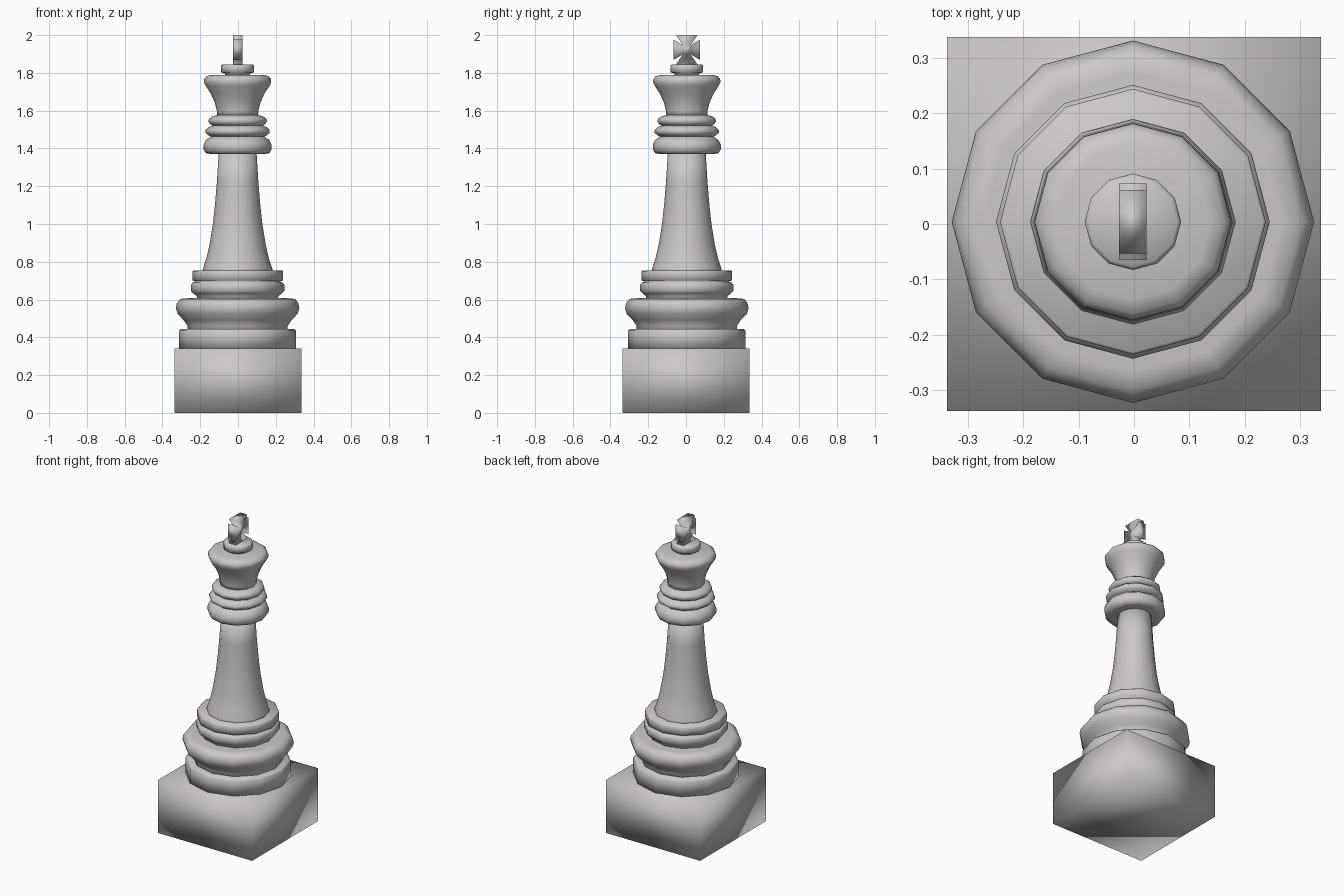
import bpy, bmesh
from math import tau
from mathutils import Matrix, Vector

cube = bpy.data.objects.get("Cube")
if cube:
    bpy.data.objects.remove(cube, do_unlink=True)

stone = bpy.data.materials.new("warm_grey")
stone.use_nodes = True
colour = (0.60, 0.58, 0.57, 1)
stone.diffuse_color = colour
stone.node_tree.nodes["Principled BSDF"].inputs["Base Color"].default_value = colour

AXIS = Vector((-0.002, 0.004, 0))  # the turned parts sit slightly off centre


def finish(name, bm):
    bmesh.ops.recalc_face_normals(bm, faces=bm.faces)
    for face in bm.faces:
        face.smooth = True
    mesh = bpy.data.meshes.new(name)
    bm.to_mesh(mesh)
    bm.free()
    mesh.materials.append(stone)
    obj = bpy.data.objects.new(name, mesh)
    bpy.context.collection.objects.link(obj)
    return obj


def turned(name, profile, sides=12):
    """Spin a (radius, height) profile into a faceted closed solid."""
    bm = bmesh.new()
    pts = [(0, profile[0][1])] + profile + [(0, profile[-1][1])]
    verts = [bm.verts.new((r, 0, z)) for r, z in pts]
    edges = [bm.edges.new(pair) for pair in zip(verts, verts[1:])]
    bmesh.ops.spin(bm, geom=verts + edges, cent=(0, 0, 0), axis=(0, 0, 1),
                   angle=tau, steps=sides, use_merge=False)
    bmesh.ops.remove_doubles(bm, verts=bm.verts, dist=0.0005)
    obj = finish(name, bm)
    obj.location = AXIS


# Square plinth
bm = bmesh.new()
bmesh.ops.create_cube(bm, size=1, matrix=Matrix.Translation((0, 0, 0.17))
                      @ Matrix.Diagonal((0.674, 0.674, 0.34, 1)))
finish("plinth", bm)

# Turned parts, from the bottom up
turned("foot_ring", [(0.31, 0.335), (0.31, 0.435), (0.30, 0.445)])
turned("base_bulge", [(0.265, 0.43), (0.265, 0.46), (0.285, 0.49), (0.318, 0.525),
                      (0.327, 0.555), (0.322, 0.58), (0.305, 0.603), (0.27, 0.607)])
turned("base_collar", [(0.215, 0.595), (0.215, 0.617), (0.235, 0.633), (0.247, 0.645),
                       (0.247, 0.678), (0.238, 0.69), (0.222, 0.695), (0.24, 0.702),
                       (0.24, 0.75), (0.235, 0.755)])
turned("stem", [(0.188, 0.74), (0.183, 0.765), (0.165, 0.82), (0.149, 0.89),
                (0.131, 1.0), (0.12, 1.1), (0.11, 1.22), (0.10, 1.38)])
turned("neck_lower_ring", [(0.14, 1.37), (0.168, 1.375), (0.18, 1.395), (0.18, 1.42),
                           (0.168, 1.445), (0.14, 1.463)])
turned("neck_middle_ring", [(0.13, 1.455), (0.155, 1.47), (0.17, 1.482),
                            (0.17, 1.498), (0.155, 1.512), (0.13, 1.523)])
turned("neck_upper_ring", [(0.13, 1.518), (0.147, 1.53), (0.155, 1.543),
                           (0.152, 1.557), (0.135, 1.57), (0.108, 1.577)])
turned("crown", [(0.108, 1.57), (0.11, 1.60), (0.12, 1.64), (0.142, 1.69),
                 (0.168, 1.73), (0.178, 1.75), (0.177, 1.767), (0.165, 1.782),
                 (0.14, 1.79)])
turned("finial", [(0.066, 1.78), (0.066, 1.797), (0.087, 1.803), (0.087, 1.838),
                  (0.08, 1.845)])

# Flared cross, drawn as one quarter and mirrored round its centre
quarter = [(0.069, 0.053), (0.02, 0.024), (0.057, 0.0775)]
signs = [(1, 1), (-1, 1), (-1, -1), (1, -1)]
outline = []
for sy, sz in signs:
    corner = quarter if sy * sz > 0 else quarter[::-1]
    outline += [(sy * y, sz * z) for y, z in corner]
bm = bmesh.new()
face = bm.faces.new([bm.verts.new((-0.025, y, 1.9225 + z)) for y, z in outline])
out = bmesh.ops.extrude_face_region(bm, geom=[face], use_keep_orig=True)
moved = [v for v in out["geom"] if isinstance(v, bmesh.types.BMVert)]
bmesh.ops.translate(bm, verts=moved, vec=(0.05, 0, 0))
finish("cross", bm).location = AXIS
